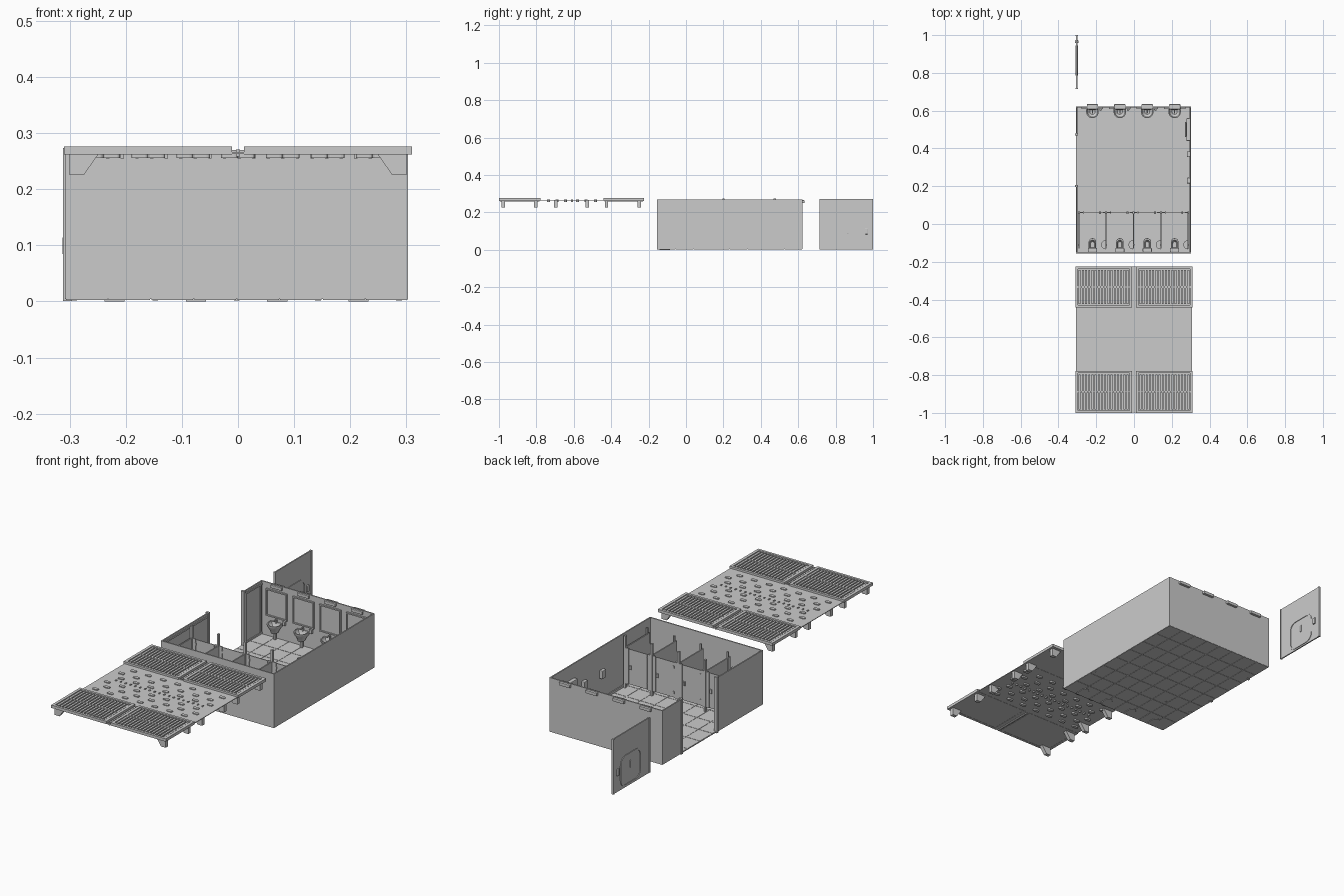
import bpy, bmesh, math
from mathutils import Vector

if "Cube" in bpy.data.objects:
    bpy.data.objects.remove(bpy.data.objects["Cube"])


def finish(bm, name, smooth=False):
    bmesh.ops.recalc_face_normals(bm, faces=bm.faces)
    me = bpy.data.meshes.new(name)
    bm.to_mesh(me)
    bm.free()
    ob = bpy.data.objects.new(name, me)
    bpy.context.collection.objects.link(ob)
    if smooth:
        bpy.ops.object.select_all(action='DESELECT')
        ob.select_set(True)
        bpy.context.view_layer.objects.active = ob
        bpy.ops.object.shade_smooth_by_angle()
    return ob


def boxes(name, items, bevel=0):
    """One object from boxes given as (x0, x1, y0, y1, z0, z1)."""
    bm = bmesh.new()
    for x0, x1, y0, y1, z0, z1 in items:
        vs = bmesh.ops.create_cube(bm, size=1)['verts']
        for v in vs:
            v.co = Vector(((x0 + x1) / 2 + v.co.x * (x1 - x0),
                           (y0 + y1) / 2 + v.co.y * (y1 - y0),
                           (z0 + z1) / 2 + v.co.z * (z1 - z0)))
    ob = finish(bm, name)
    if bevel:
        m = ob.modifiers.new("bevel", 'BEVEL')
        m.width, m.segments = bevel, 2
    return ob


def frame(x0, x1, z0, z1, y0, y1, w):
    """Four boxes making a rectangular frame that faces along y."""
    return [(x0, x0 + w, y0, y1, z0, z1), (x1 - w, x1, y0, y1, z0, z1),
            (x0 + w, x1 - w, y0, y1, z0, z0 + w), (x0 + w, x1 - w, y0, y1, z1 - w, z1)]


def bowl(name, x, y, side, width, depth, rings):
    """Loft of a U-shaped outline; rings are (scale, z)."""
    r = width / 2
    outline = [(-r, 0)] + [(-r * math.cos(math.pi * i / 12),
                            depth - r + r * math.sin(math.pi * i / 12)) for i in range(13)] + [(r, 0)]
    bm = bmesh.new()
    loops = []
    for s, z in rings:
        cy = depth * 0.4
        loops.append([bm.verts.new((x + px * s, y + side * (cy + (py - cy) * s), z)) for px, py in outline])
    n = len(outline)
    for a, b in zip(loops, loops[1:]):
        for i in range(n):
            bm.faces.new((a[i], a[(i + 1) % n], b[(i + 1) % n], b[i]))
    bm.faces.new(loops[0])
    bm.faces.new(loops[-1])
    return finish(bm, name, True)


def prism(name, polys, axis, spans):
    """Extrude 2D polygons along an axis ('Y': x,z points; 'X': y,z; 'Z': x,y)."""
    put = {'X': lambda a, b, c: (c, a, b), 'Y': lambda a, b, c: (a, c, b), 'Z': lambda a, b, c: (a, b, c)}[axis]
    bm = bmesh.new()
    for pts in polys:
        for lo, hi in spans:
            A = [bm.verts.new(put(a, b, lo)) for a, b in pts]
            B = [bm.verts.new(put(a, b, hi)) for a, b in pts]
            bm.faces.new(A)
            bm.faces.new(B)
            for i in range(len(pts)):
                j = (i + 1) % len(pts)
                bm.faces.new((A[i], A[j], B[j], B[i]))
    return finish(bm, name)


def round_rect(cx, cy, w, h, r, n=5):
    pts = []
    for k, (sx, sy) in enumerate([(1, 1), (-1, 1), (-1, -1), (1, -1)]):
        for i in range(n + 1):
            a = math.pi / 2 * (k + i / n)
            pts.append((cx + sx * (w / 2 - r) + r * math.cos(a), cy + sy * (h / 2 - r) + r * math.sin(a)))
    return pts


L, R, F, B, T = -0.308, 0.303, -0.155, 0.622, 0.268
W = 0.006
STALLS = [-0.22, -0.075, 0.07, 0.215]

# Floor: tiles over a thinner grout slab
tw, td = (R - L) / 8, (B - F) / 8
boxes("floor_tiles", [(L + i * tw + .0012, L + (i + 1) * tw - .0012, F + j * td + .0012, F + (j + 1) * td - .0012, .003, .009)
                      for i in range(8) for j in range(8)])
boxes("floor_grout", [(L, R, F, B, .0042, .0078)])

# Walls, the left one with a full-height door opening
boxes("front_wall", [(L, R, F, F + W, .004, T)])
boxes("back_wall", [(L, R, B - W, B, .004, T)])
boxes("right_wall", [(R - W, R, F + W, B - W, .004, T)])
boxes("left_wall", [(L, L + W, F + W, .2, .004, T), (L, L + W, .475, B - W, .004, T)])
boxes("door_frame_posts", [(L - .004, L + .012, .195, .207, .001, .273), (L - .004, L + .012, .468, .48, .001, .273)])
boxes("wall_trim", [(L + W, L + .01, a, b, z, z + .008) for a, b in [(F + W, .195), (.48, B - W)] for z in (.012, .25)]
      + [(R - .01, R - W, F + W, B - W, .009, .02)] + [(L + W, L + .01, y, y + .008, .012, .25) for y in (.6, .485)])

# Back wall: mirrors, lamps, basins and taps
y = B - W
boxes("mirror_frames", [b for x in STALLS for b in frame(x - .057, x + .057, .108, .24, y - .008, y, .006)])
boxes("mirror_glass", [(x - .051, x + .051, y - .003, y, .114, .234) for x in STALLS])
boxes("mirror_lamps", [(x - .03, x + .03, .607, .634, .25, .265) for x in STALLS], .002)
for x in STALLS:
    bowl("wash_basin", x, y, -1, .066, .056,
         [(.45, .045), (.6, .06), (.95, .078), (1, .084), (1, .088), (.84, .088), (.74, .078), (.4, .068)])
boxes("basin_taps", [b for x in STALLS for b in
                     [(x - .004, x + .004, y - .01, y - .003, .085, .103), (x - .003, x + .003, y - .03, y - .005, .099, .104)]], .001)
boxes("basin_pipes", [(x - .005, x + .005, y - .022, y - .012, .01, .05) for x in STALLS])
boxes("soap_dispensers", [(x + .037, x + .05, y - .014, y, .085, .105) for x in STALLS[:3]], .002)

# Right wall fittings: hand dryer, bin and small holders
boxes("hand_dryer", [(.277, R - W, .44, .56, .15, .2), (.27, .277, .46, .54, .155, .175)], .003)
boxes("wall_holders", [(.28, R - W, .355, .385, .12, .16), (.28, R - W, .215, .245, .12, .16)], .003)

# Toilets with tanks, and a half-round roll holder in each stall
for x in STALLS:
    bowl("toilet_bowl", x, F + W + .012, 1, .04, .062,
         [(.75, 0), (.65, .02), (.95, .04), (1, .047), (.98, .05), (.74, .05), (.5, .034)])
    prism("roll_holder", [[(x + .07, -.11 + .024 * math.sin(math.pi * (i / 12 - .5))) if i in (0, 12) else
                           (x + .07 - .024 * math.cos(math.pi * (i / 12 - .5)), -.11 + .024 * math.sin(math.pi * (i / 12 - .5)))
                           for i in range(13)]], 'Z', [(.07, .105)])
boxes("toilet_tanks", [(x - .024, x + .024, F + W, F + .028, .042, .084) for x in STALLS], .003)
boxes("toilet_bases", [(x - .018, x + .018, F + .012, F + .06, 0, .01) for x in STALLS])

# Stall dividers, fronts, doors and posts
EDGES = [-.292, -.1475, -.0025, .1425, .287]
boxes("stall_dividers", [(x - .003, x + .003, F + W + .02, .06, .03, .205) for x in EDGES])
boxes("stall_posts", [(x - .005, x + .005, .054, .066, .002, .262) for x in EDGES]
      + [(x - .004, x + .004, -.115, -.107, .009, .235) for x in EDGES])
boxes("stall_fronts", [b for x in EDGES[:4] for b in
                       [(x + .005, x + .022, .057, .063, .03, .205), (x + .124, x + .14, .057, .063, .03, .205)]])
boxes("stall_doors", [(x + .024, x + .122, .058, .062, .032, .203) for x in EDGES[:4]])
boxes("stall_latches", [(x + .108, x + .118, .053, .067, .105, .125) for x in EDGES[:4]]
      + [(x + .021, x + .027, .055, .066, z, z + .012) for x in EDGES[:4] for z in (.05, .175)])

# Door set beside the building
DX = -.303
boxes("entrance_door", [(DX - .003, DX + .003, .717, 1, .003, .272)])
boxes("door_edging", [(DX - .006, DX + .006, a, b, .003, .272) for a, b in [(.715, .721), (.994, 1)]])
ring = prism("door_panel_rim", [round_rect(.865, .085, .16, .15, .04)], 'X', [(DX - .006, DX + .006)])
cut = prism("rim_cutter", [round_rect(.865, .085, .146, .136, .034)], 'X', [(DX - .1, DX + .1)])
cut.hide_render = True
cut.hide_viewport = True
m = ring.modifiers.new("hole", 'BOOLEAN')
m.operation, m.object = 'DIFFERENCE', cut
boxes("door_panel_knob", [(DX - .006, DX + .006, .86, .87, .085, .12)], .001)
boxes("door_handle", [(DX - .01, DX + .01, .957, .973, .083, .115)], .003)

# Roof set in front of the building: thin deck and four framed louvre panels
boxes("roof_deck", [(-.306, .306, -.999, -.226, .263, .266)])
rims, slats, beams = [], [], []
for y0, y1 in [(-1, -.778), (-.442, -.225)]:
    for x0, x1 in [(-.31, -.011), (.011, .31)]:
        rims += [(x0, x0 + .014, y0, y1, .262, .276), (x1 - .014, x1, y0, y1, .262, .276),
                 (x0 + .014, x1 - .014, y0, y0 + .012, .262, .276), (x0 + .014, x1 - .014, y1 - .012, y1, .262, .276)]
        n = 16
        step = (x1 - x0 - .028) / n
        slats += [(x0 + .014 + (i + .2) * step, x0 + .014 + (i + .8) * step, y0 + .018, y1 - .018, .264, .274) for i in range(n)]
        beams.append((x0 + .014, x1 - .014, (y0 + y1) / 2 - .004, (y0 + y1) / 2 + .004, .264, .2755))
    beams.append((-.004, .004, y0 + .005, y1 - .005, .258, .271))
boxes("roof_panel_rims", rims)
boxes("roof_louvres", slats)
boxes("roof_cross_bars", beams)

# Roof middle band: rows of rounded pads, top and underside
pads = []
for j, yy in enumerate([-.735, -.69, -.645, -.58, -.535, -.485]):
    for i in range(7):
        x = -.255 + i * .08 + (.03 if j % 2 else 0)
        pads.append(round_rect(x, yy, .03, .016, .006, 3))
prism("roof_pads", pads, 'Z', [(.256, .27)])
boxes("roof_centre_clips", [(-.235 + i * .026, -.229 + i * .026, -.614, -.604, .255, .27) for i in range(19)])

# Corner brackets below the roof, mirrored left and right
prof = [(.3, .225), (.275, .225), (.247, .265), (.3, .265)]
prism("roof_brackets", [prof, [(-x, z) for x, z in prof]], 'Y',
      [(c - .009, c + .009) for c in (-.978, -.803, -.697, -.528, -.425, -.25)])
